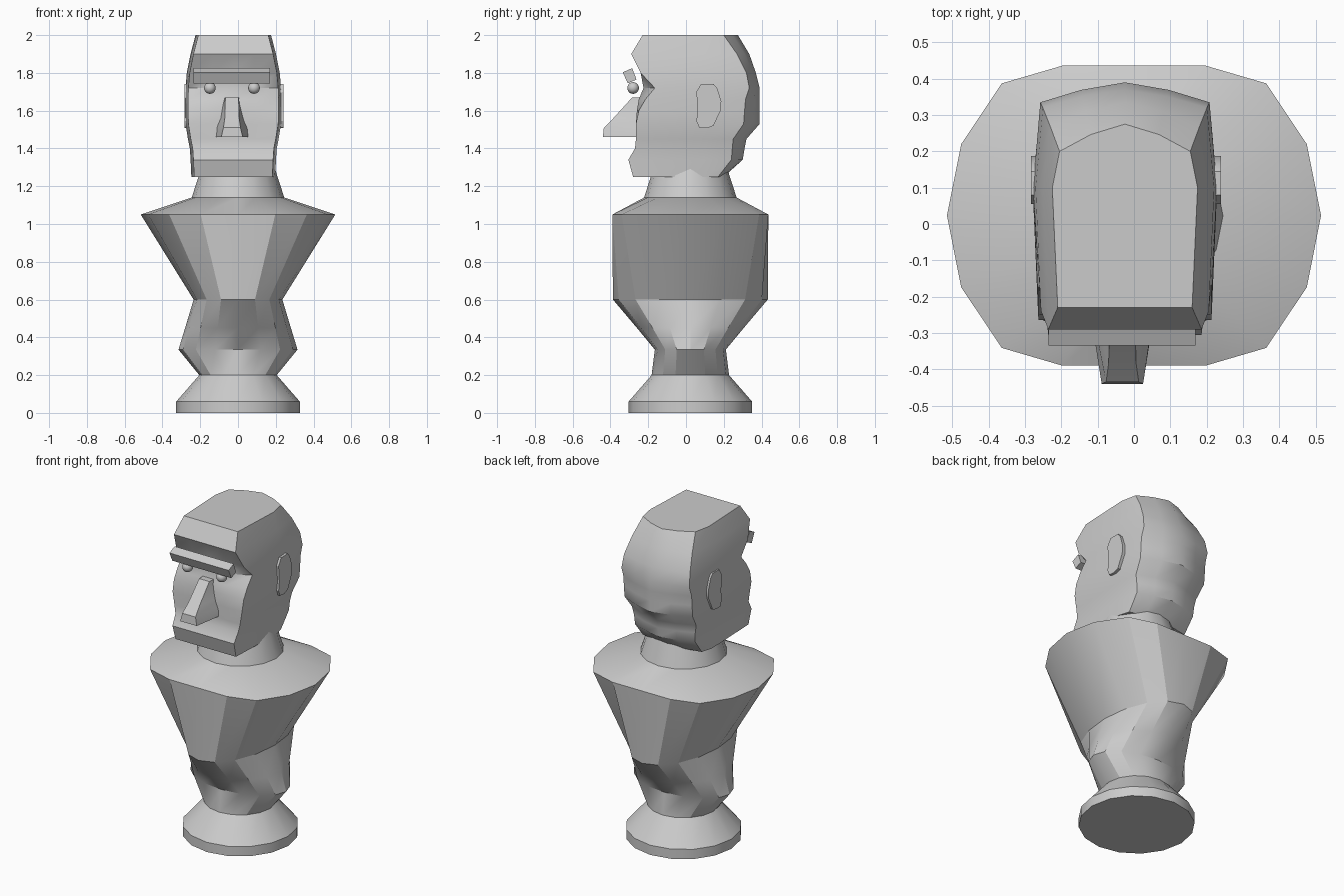
import bpy, bmesh, math
from mathutils import Vector

if "Cube" in bpy.data.objects:
    bpy.data.objects.remove(bpy.data.objects["Cube"])

CX = -0.025   # face is slightly off centre in x
CY = 0.023    # axis of the turned body


def finish(bm, name, angle=35):
    bmesh.ops.recalc_face_normals(bm, faces=bm.faces[:])
    mesh = bpy.data.meshes.new(name)
    bm.to_mesh(mesh)
    bm.free()
    ob = bpy.data.objects.new(name, mesh)
    bpy.context.collection.objects.link(ob)
    bpy.ops.object.select_all(action='DESELECT')
    ob.select_set(True)
    bpy.context.view_layer.objects.active = ob
    bpy.ops.object.shade_smooth_by_angle(angle=math.radians(angle))
    return ob


def loft(name, rings, angle=35):
    """Skin a stack of equal-length point rings and cap both ends."""
    bm = bmesh.new()
    rows = [[bm.verts.new(p) for p in ring] for ring in rings]
    n = len(rows[0])
    for a, b in zip(rows, rows[1:]):
        for i in range(n):
            j = (i + 1) % n
            bm.faces.new((a[i], a[j], b[j], b[i]))
    bm.faces.new(rows[0])
    bm.faces.new(rows[-1])
    return finish(bm, name, angle)


def body_ring(z, rx, ry, limit=9):
    ring = []
    for i in range(16):
        t = math.tau * i / 16
        y = max(-limit, min(limit, ry * math.sin(t)))
        ring.append((rx * math.cos(t), CY + y, z))
    return ring


# Pedestal, torso, shoulders and neck
loft("pedestal", [body_ring(*r) for r in (
    (0, .327, .327), (.06, .327, .327), (.2, .205, .205))])
loft("torso", [body_ring(*r) for r in (
    (.2, .205, .205), (.335, .315, .188), (.45, .28, .283), (.6, .235, .41),
    (1.05, .515, .515, .413), (1.14, .245, .245))], 25)
loft("neck", [body_ring(1.14, .245, .245), body_ring(1.31, .19, .19)])

# Head: z, half width, front y (middle, side), back y (side, middle)
levels = (
    (1.25, .222, -.28, -.28, .17, .20),
    (1.34, .226, -.305, -.305, .24, .30),
    (1.40, .23, -.27, -.27, .245, .31),
    (1.45, .24, -.265, -.265, .25, .32),
    (1.53, .253, -.265, -.265, .305, .39),
    (1.60, .254, -.26, -.25, .31, .39),
    (1.66, .254, -.25, -.215, .315, .39),
    (1.72, .253, -.225, -.165, .335, .39),
    (1.80, .246, -.24, -.24, .32, .37),
    (1.90, .226, -.29, -.29, .27, .335),
    (2.00, .20, -.23, -.23, .20, .275))


def head_ring(z, w, fm, fs, bs, bm_y):
    f, b = w - .015, w - .02
    half = [(f, fs), (w, .1), (b, bs), (b * .52, bs + .62 * (bm_y - bs))]
    pts = [(0, fm), (f * .5, fm)] + half + [(0, bm_y)]
    pts += [(-x, y) for x, y in reversed(half)] + [(-f * .5, fm)]
    return [(CX + x, y, z) for x, y in pts]


loft("head", [head_ring(*l) for l in levels], 35)

# Nose: z, front half width, back half width, front y
nose = ((1.46, .057, .095, -.44), (1.51, .045, .092, -.435),
        (1.56, .038, .07, -.385), (1.67, .035, .04, -.285))
loft("nose", [[(CX - .007 - a, y, z), (CX - .007 + a, y, z),
               (CX - .007 + b, -.2, z), (CX - .007 - b, -.2, z)]
              for z, a, b, y in nose], 30)

# Brow bar
brow = ((-.335, 1.803), (-.285, 1.825), (-.262, 1.765), (-.308, 1.745))
loft("brow", [[(x, y, z) for y, z in brow] for x in (-.235, .17)], 30)

# Ears and eyes on both sides
ear = ((.08, 1.742), (.145, 1.742), (.165, 1.72), (.187, 1.65), (.183, 1.6),
       (.145, 1.52), (.11, 1.507), (.07, 1.51), (.055, 1.545), (.062, 1.6),
       (.055, 1.7))
for side, tag in ((-1, "left"), (1, "right")):
    loft(tag + "_ear", [[(CX + .003 + side * d, y, z) for y, z in ear]
                        for d in (.2, .262)], 30)
    bm = bmesh.new()
    bmesh.ops.create_uvsphere(bm, u_segments=16, v_segments=10, radius=.031)
    bmesh.ops.translate(bm, verts=bm.verts[:],
                        vec=Vector((-.032 + side * .117, -.28, 1.72)))
    finish(bm, tag + "_eye", 60)
